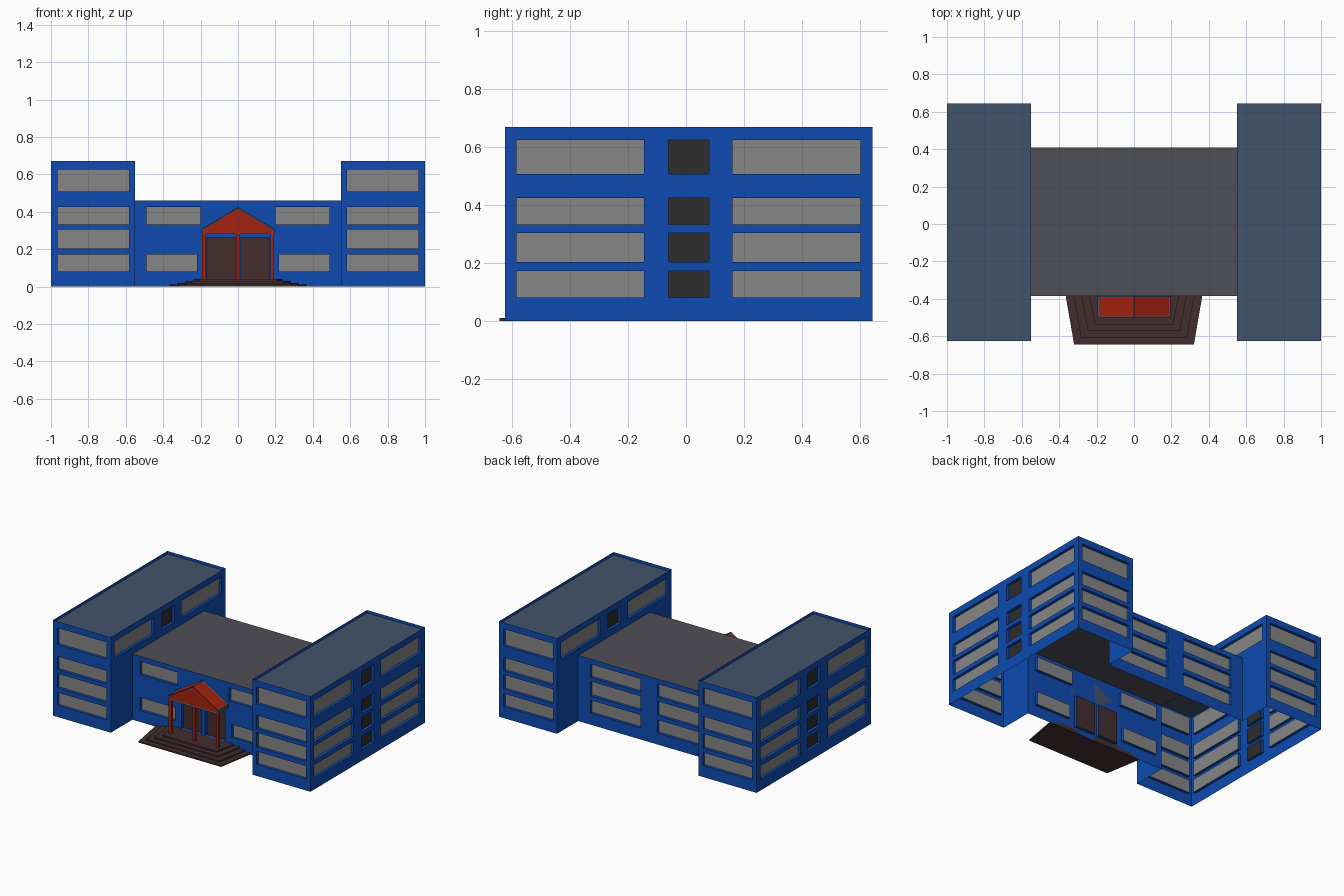
import bpy, bmesh
from mathutils import Vector

if "Cube" in bpy.data.objects:
    bpy.data.objects.remove(bpy.data.objects["Cube"])


def mat(name, r, g, b):
    m = bpy.data.materials.new(name)
    lin = [((c / 255 + 0.055) / 1.055) ** 2.4 if c > 10 else c / 255 / 12.92 for c in (r, g, b)]
    m.diffuse_color = (*lin, 1)
    m.use_nodes = True
    m.node_tree.nodes["Principled BSDF"].inputs["Base Color"].default_value = m.diffuse_color
    return m


MATS = [mat("blue_wall", 14, 75, 178), mat("grey_window", 134, 134, 134),
        mat("black_window", 45, 45, 45), mat("red_trim", 165, 34, 16),
        mat("slate_roof", 66, 83, 107), mat("grey_roof", 79, 78, 87),
        mat("brown_stone", 67, 45, 47)]
BLUE, GLASS, BLACK, RED, SLATE, GREY, BROWN = range(7)
Z = Vector((0, 0, 1))


def finish(bm, name, mirror=False):
    me = bpy.data.meshes.new(name)
    bm.to_mesh(me)
    bm.free()
    for m in MATS:
        me.materials.append(m)
    ob = bpy.data.objects.new(name, me)
    bpy.context.collection.objects.link(ob)
    if mirror:
        ob.modifiers.new("mirror", 'MIRROR').use_axis[0] = True
    return ob


def face(bm, pts, m):
    f = bm.faces.new([bm.verts.new(p) for p in pts])
    f.material_index = m
    return f


def wall(bm, origin, udir, u0, u1, v1, windows, opening=None, depth=0.02):
    """Flat wall facing udir x Z, with recessed windows (u0, u1, v0, v1, material)."""
    o, u = Vector(origin), Vector(udir)
    n = u.cross(Z)
    P = lambda a, b, d=0: o + u * a + Z * b - n * d
    holes = windows + ([opening] if opening else [])
    us = sorted({u0, u1, *[w[0] for w in holes], *[w[1] for w in holes]})
    vs = sorted({0, v1, *[w[2] for w in holes], *[w[3] for w in holes]})
    for a, b in zip(us, us[1:]):
        for c, d in zip(vs, vs[1:]):
            x, y = (a + b) / 2, (c + d) / 2
            if not any(h[0] < x < h[1] and h[2] < y < h[3] for h in holes):
                face(bm, [P(a, c), P(b, c), P(b, d), P(a, d)], BLUE)
    for a, b, c, d, m in windows:
        ring = [(a, c), (b, c), (b, d), (a, d)]
        face(bm, [P(*q, depth) for q in ring], m)
        for i in range(4):
            q, r = ring[i], ring[(i + 1) % 4]
            face(bm, [P(*q), P(*r), P(*r, depth), P(*q, depth)], BLUE)


def prism(bm, bottom, top, m):
    """Closed solid between two matching outlines."""
    n = len(bottom)
    a, b = [bm.verts.new(p) for p in bottom], [bm.verts.new(p) for p in top]
    fs = [bm.faces.new(a[::-1]), bm.faces.new(b)]
    fs += [bm.faces.new((a[i], a[(i + 1) % n], b[(i + 1) % n], b[i])) for i in range(n)]
    for f in fs:
        f.material_index = m
    bmesh.ops.recalc_face_normals(bm, faces=fs)
    return fs


ROWS = [(0.08, 0.172), (0.203, 0.304), (0.332, 0.425), (0.507, 0.625)]
SIDE = [(-0.585, -0.145, GLASS), (-0.06, 0.08, BLACK), (0.16, 0.602, GLASS)]
XI, XO, YF, YB, H = 0.55, 1.0, -0.625, 0.645, 0.67      # wing box
CF, CB, CH = -0.385, 0.41, 0.46                         # centre block

# Side wings: hollow shells, open towards the centre block
bm = bmesh.new()
wall(bm, (XO, 0, 0), (0, 1, 0), YF, YB, H, [(a, b, *r, m) for a, b, m in SIDE for r in ROWS])
wall(bm, (XI, 0, 0), (0, -1, 0), -YB, -YF, H,
     [(-b, -a, *ROWS[3], m) for a, b, m in SIDE], (-CB, -CF, 0, CH))
wall(bm, (0, YF, 0), (1, 0, 0), XI, XO, H, [(0.583, 0.965, *r, GLASS) for r in ROWS])
wall(bm, (0, YB, 0), (-1, 0, 0), -XO, -XI, H, [(-0.965, -0.583, *r, GLASS) for r in ROWS])
finish(bm, "wing_walls", True)

# Wing roofs: red rim with a sunken slate deck
bm = bmesh.new()
f = face(bm, [(XI, YF, H), (XO, YF, H), (XO, YB, H), (XI, YB, H)], SLATE)
for g in bmesh.ops.inset_region(bm, faces=[f], thickness=0.038)["faces"]:
    g.material_index = RED
for g in bmesh.ops.inset_region(bm, faces=[f], thickness=0.0005, depth=-0.02)["faces"]:
    g.material_index = RED
finish(bm, "wing_roof", True)

# Centre block front and back walls, with the two doors
bm = bmesh.new()
front = [(0.2, 0.49, *ROWS[2], GLASS), (0.22, 0.49, *ROWS[0], GLASS),
         (0.015, 0.168, 0.04, 0.262, BROWN)]
front += [(-b, -a, c, d, m) for a, b, c, d, m in front]
wall(bm, (0, CF, 0), (1, 0, 0), -XI, XI, CH, front)
wall(bm, (0, CB, 0), (-1, 0, 0), -XI, XI, CH,
     [(a, b, *r, GLASS) for a, b in ((-0.455, -0.065), (0.065, 0.455)) for r in ROWS[:3]])
finish(bm, "centre_walls")

# Centre roof
bm = bmesh.new()
face(bm, [(-XI, CF, CH), (XI, CF, CH), (XI, CB, CH), (-XI, CB, CH)], GREY)
finish(bm, "centre_roof")

# Entrance steps, tapering towards the front
bm = bmesh.new()
for i in range(4):
    back, tip, y = 0.365 - 0.042 * i, 0.32 - 0.037 * i, -0.645 + 0.036 * i
    out = [(-tip, y), (tip, y), (back, CF), (-back, CF)]
    prism(bm, [(*p, 0.01 * i) for p in out], [(*p, 0.01 * i + 0.01) for p in out], BROWN)
finish(bm, "entrance_steps")

# Porch gable: slate edges around sunken red panels
bm = bmesh.new()
gable = [(-0.195, 0.28), (0.195, 0.28), (0.195, 0.308), (0, 0.425), (-0.195, 0.308)]
fs = prism(bm, [(x, CF, z) for x, z in gable], [(x, -0.5, z) for x, z in gable], SLATE)
panels = [f for f in fs if f.normal.z > 0.3 or f.normal.y < -0.9]
bmesh.ops.inset_individual(bm, faces=panels, thickness=0.009, depth=-0.004)
for f in panels:
    f.material_index = RED
finish(bm, "porch_gable")

# Porch columns
bm = bmesh.new()
for x in (-0.183, 0, 0.183):
    w, y = 0.01, -0.483
    sq = [(x - w, y - w), (x + w, y - w), (x + w, y + w), (x - w, y + w)]
    prism(bm, [(*p, 0.04) for p in sq], [(*p, 0.282) for p in sq], RED)
finish(bm, "porch_columns")
